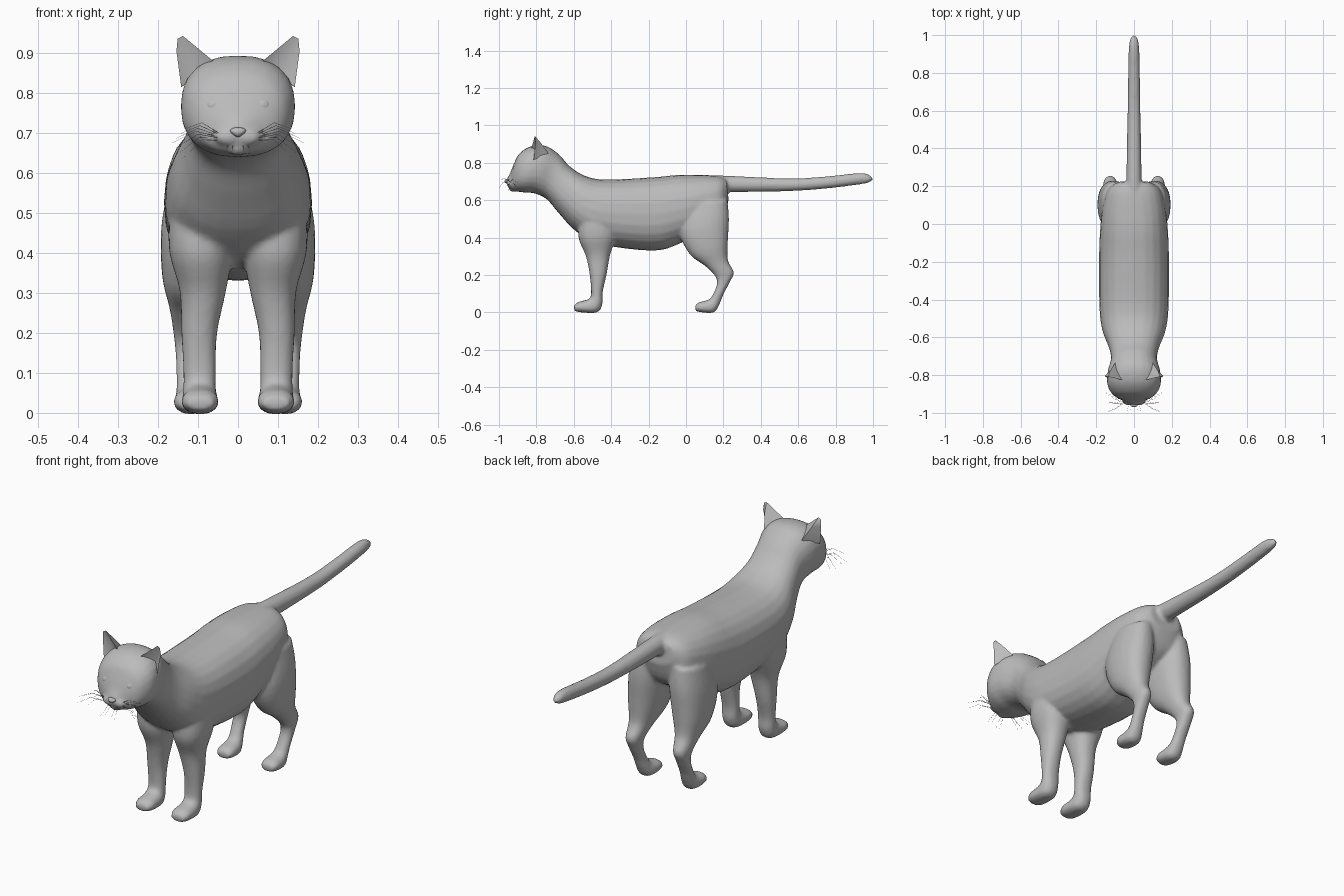
import bpy, bmesh, math
from mathutils import Vector

if "Cube" in bpy.data.objects:
    bpy.data.objects.remove(bpy.data.objects["Cube"])

grey = bpy.data.materials.new("light grey")
grey.diffuse_color = (0.5, 0.5, 0.5, 1)
grey.use_nodes = True
grey.node_tree.nodes["Principled BSDF"].inputs["Base Color"].default_value = grey.diffuse_color


def make_object(name, bm):
    bmesh.ops.recalc_face_normals(bm, faces=bm.faces)
    me = bpy.data.meshes.new(name)
    bm.to_mesh(me)
    bm.free()
    ob = bpy.data.objects.new(name, me)
    me.materials.append(grey)
    bpy.context.collection.objects.link(ob)
    return ob


def smooth(ob, angle):
    bpy.ops.object.select_all(action='DESELECT')
    ob.select_set(True)
    bpy.context.view_layer.objects.active = ob
    bpy.ops.object.shade_smooth_by_angle(angle=math.radians(angle))


def spline(rows, steps=4):
    """Catmull-Rom interpolation of the section rows."""
    out = []
    for i in range(len(rows) - 1):
        p = [rows[max(i - 1, 0)], rows[i], rows[i + 1], rows[min(i + 2, len(rows) - 1)]]
        for s in range(steps):
            t = s / steps
            out.append([0.5 * (2 * b + (c - a) * t + (2 * a - 5 * b + 4 * c - d) * t * t
                               + (3 * b - a - 3 * c + d) * t ** 3) for a, b, c, d in zip(*p)])
    return out + [rows[-1]]


def loft(bm, rows, side=1, n=24, power=0.9):
    """Closed tube; each row is (y1, z1, y2, z2, half width, centre x)."""
    rings = []
    for y1, z1, y2, z2, w, x in spline(rows):
        ring = []
        for k in range(n):
            a = 2 * math.pi * k / n
            c, s = [math.copysign(abs(v) ** power, v) for v in (math.cos(a), math.sin(a))]
            ring.append(bm.verts.new((side * (x + w * s), (y1 + y2) / 2 + (y1 - y2) / 2 * c,
                                      (z1 + z2) / 2 + (z1 - z2) / 2 * c)))
        rings.append(ring)
    for a, b in zip(rings, rings[1:]):
        for k in range(n):
            bm.faces.new((a[k], a[(k + 1) % n], b[(k + 1) % n], b[k]))
    bm.faces.new(rings[0])
    bm.faces.new(rings[-1])


def ball(bm, centre, radii):
    vs = bmesh.ops.create_uvsphere(bm, u_segments=20, v_segments=12, radius=1)["verts"]
    for v in vs:
        v.co = Vector(centre) + Vector([a * b for a, b in zip(v.co, radii)])


# Body: face, skull, neck and torso as one run of top/bottom sections
body = bmesh.new()
loft(body, [
    (-.958, .715, -.950, .675, .018, 0),
    (-.940, .745, -.935, .655, .052, 0),
    (-.918, .800, -.920, .648, .092, 0),
    (-.890, .850, -.895, .645, .122, 0),
    (-.830, .888, -.860, .640, .142, 0),
    (-.750, .890, -.810, .636, .139, 0),
    (-.680, .845, -.745, .605, .122, 0),
    (-.620, .780, -.680, .530, .134, 0),
    (-.540, .730, -.590, .435, .167, 0),
    (-.430, .710, -.460, .365, .183, 0),
    (-.180, .722, -.180, .330, .185, 0),
    (-.040, .735, -.040, .365, .180, 0),
    (.080, .735, .080, .430, .168, 0),
    (.170, .730, .190, .500, .140, 0),
    (.215, .715, .228, .600, .085, 0)], power=0.85)

# Tail
loft(body, [
    (.12, .733, .12, .645, .045, 0), (.24, .730, .24, .643, .041, 0),
    (.55, .716, .55, .648, .035, 0), (.75, .727, .75, .662, .032, 0),
    (.92, .745, .93, .684, .028, 0), (.975, .738, .98, .695, .020, 0),
    (1.0, .718, 1.0, .710, .006, 0)], power=1)

# Muzzle pads and chin
for s in (-1, 1):
    ball(body, (s * .026, -.936, .690), (.034, .026, .022))
ball(body, (0, -.925, .660), (.030, .022, .016))

front_leg = [
    (-.57, .52, -.38, .56, .075, .095), (-.575, .40, -.37, .42, .080, .093),
    (-.535, .30, -.405, .31, .058, .088), (-.515, .20, -.425, .20, .045, .097),
    (-.507, .11, -.445, .11, .041, .096), (-.515, .075, -.447, .045, .041, .096),
    (-.545, .064, -.475, .000, .045, .095), (-.575, .056, -.560, .000, .046, .095),
    (-.598, .040, -.598, .008, .032, .095)]
hind_leg = [
    (-.01, .57, .222, .60, .070, .100), (-.035, .43, .230, .50, .084, .108),
    (.02, .31, .224, .38, .073, .117), (.10, .25, .224, .28, .050, .122),
    (.155, .195, .256, .215, .036, .126), (.165, .150, .236, .165, .031, .126),
    (.143, .095, .200, .095, .031, .123), (.125, .070, .180, .045, .034, .120),
    (.100, .062, .150, .000, .041, .118), (.070, .054, .085, .000, .043, .118),
    (.050, .040, .050, .008, .030, .118)]
for s in (-1, 1):
    loft(body, front_leg, s)
    loft(body, hind_leg, s)

cat = make_object("body", body)
mod = cat.modifiers.new("fuse", 'REMESH')
mod.mode = 'VOXEL'
mod.voxel_size = 0.009
mod.use_smooth_shade = True
mod = cat.modifiers.new("soften", 'SMOOTH')
mod.factor = 0.5
mod.iterations = 4

# Ears: hollow in front, rounded behind
ears = bmesh.new()
for s in (-1, 1):
    inner, outer, back, tip, side, hollow, behind = [ears.verts.new((s * x, y, z)) for x, y, z in (
        (.052, -.828, .872), (.142, -.815, .815), (.100, -.735, .850), (.138, -.808, .943),
        (.154, -.805, .905), (.108, -.785, .845), (.125, -.775, .905))]
    top = ears.verts.new((s * .151, -.808, .936))
    for f in ((inner, hollow, tip), (hollow, top, tip), (hollow, side, top), (hollow, outer, side),
              (inner, tip, behind), (inner, behind, back), (tip, top, behind), (top, side, behind),
              (side, outer, behind), (outer, back, behind), (inner, back, outer), (inner, outer, hollow)):
        ears.faces.new(f)
smooth(make_object("ears", ears), 40)

# Eyes
eyes = bmesh.new()
for s in (-1, 1):
    ball(eyes, (s * .060, -.905, .768), (.024, .020, .021))
smooth(make_object("eyes", eyes), 60)

# Nose: small wedge
nose = bmesh.new()
ball(nose, (0, -.958, .702), (.018, .012, .012))
for v in nose.verts:
    v.co.x *= 1 + (v.co.z - .702) * 40
smooth(make_object("nose", nose), 60)

# Whiskers: fine tapering strands fanning out from the muzzle
whiskers = bmesh.new()
for s in (-1, 1):
    for i in range(7):
        f = i / 6 - 0.5
        start = Vector((.045, -.945 + .01 * (i % 2), .690 + .016 * f))
        end = Vector((.165 - .06 * abs(f), -.945 + .06 * math.sin(i * 2.1), .675 + .07 * f))
        mid = (start + end) / 2 + Vector((0, -.008, .022))
        rows = [start, mid, end]
        rings = []
        for p, r in zip(rows, (.0010, .0008, .0003)):
            rings.append([whiskers.verts.new((s * p.x, p.y + r * math.cos(a), p.z + r * math.sin(a)))
                          for a in (0, 2.094, 4.189)])
        for a, b in zip(rings, rings[1:]):
            for k in range(3):
                whiskers.faces.new((a[k], a[(k + 1) % 3], b[(k + 1) % 3], b[k]))
    # Chin whiskers droop forward
    for x in (.012, .024):
        whiskers.faces.new([whiskers.verts.new(p) for p in (
            (s * x, -.945, .672), (s * (x + .0015), -.945, .672), (s * x * 1.6, -1.0, .622))])
make_object("whiskers", whiskers)
